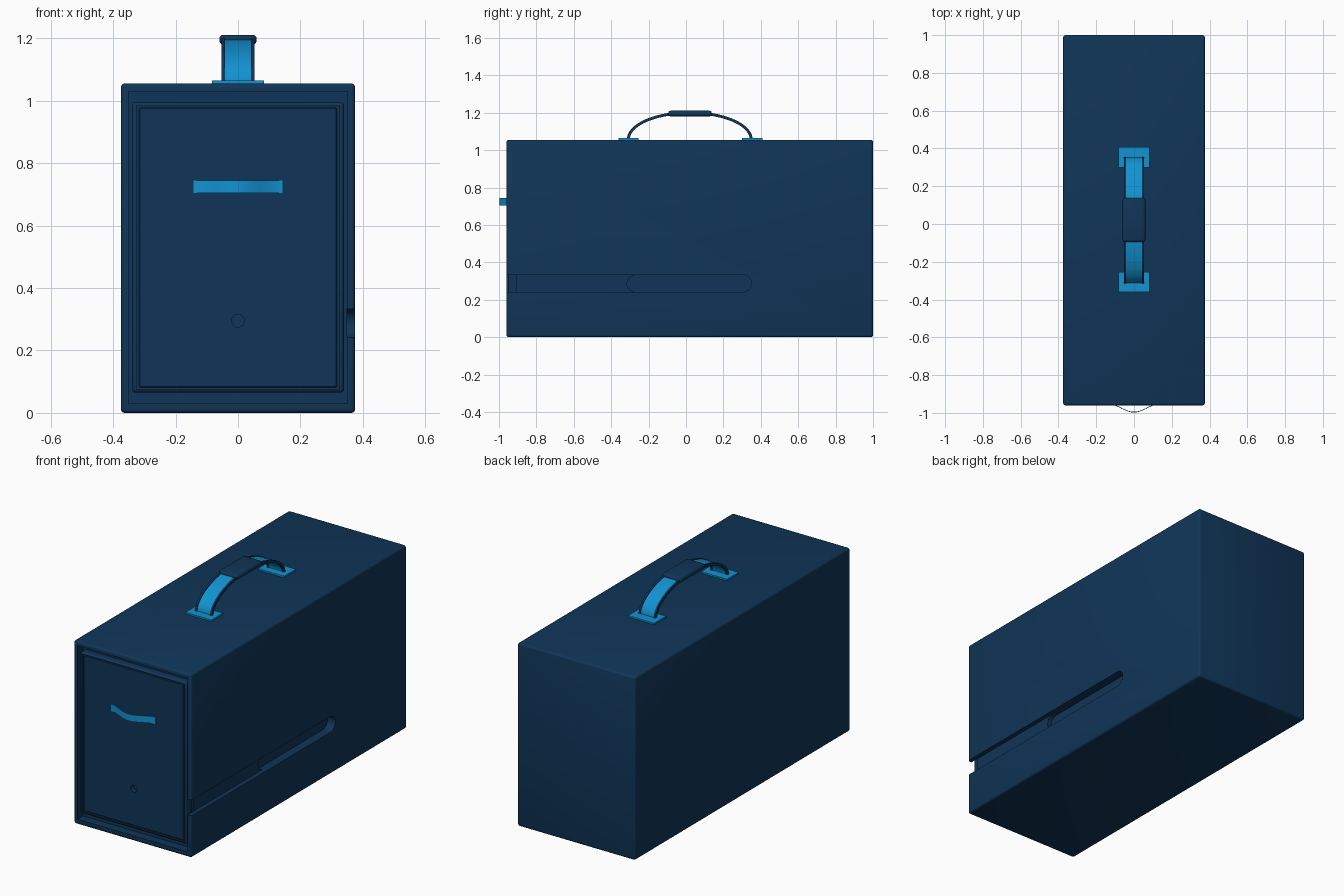
import bpy, bmesh, math
from mathutils import Vector

cube = bpy.data.objects.get("Cube")
if cube:
    bpy.data.objects.remove(cube, do_unlink=True)


def material(name, rgb):
    m = bpy.data.materials.new(name)
    m.use_nodes = True
    m.diffuse_color = (*rgb, 1)
    m.node_tree.nodes["Principled BSDF"].inputs["Base Color"].default_value = (*rgb, 1)
    return m


navy = material("navy casing", (0.005, 0.036, 0.098))
blue = material("bright blue webbing", (0.006, 0.29, 0.64))


def finish(name, bm, mat):
    bmesh.ops.recalc_face_normals(bm, faces=bm.faces)
    mesh = bpy.data.meshes.new(name)
    bm.to_mesh(mesh)
    bm.free()
    mesh.materials.append(mat)
    ob = bpy.data.objects.new(name, mesh)
    bpy.context.collection.objects.link(ob)
    return ob


def box(name, lo, hi, mat, bevel=0, segments=3):
    bm = bmesh.new()
    bmesh.ops.create_cube(bm, size=1)
    lo, hi = Vector(lo), Vector(hi)
    for v in bm.verts:
        v.co = (lo + hi) / 2 + v.co * (hi - lo)
    if bevel:
        bmesh.ops.bevel(bm, geom=bm.edges[:], offset=bevel, segments=segments,
                        profile=0.5, affect='EDGES')
    return finish(name, bm, mat)


def prism(name, outline, axis, lo, hi, mat):
    """Extrude a closed 2D outline along x, y or z."""
    bm = bmesh.new()

    def place(p, t):
        c = list(p)
        c.insert("xyz".index(axis), t)
        return bm.verts.new(c)

    a = [place(p, lo) for p in outline]
    b = [place(p, hi) for p in outline]
    n = len(a)
    for i in range(n):
        j = (i + 1) % n
        bm.faces.new((a[i], a[j], b[j], b[i]))
    bm.faces.new(a)
    bm.faces.new(b)
    return finish(name, bm, mat)


def arc(cu, cv, r, start, end, steps=16):
    angles = [math.radians(start + (end - start) * i / steps) for i in range(steps + 1)]
    return [(cu + r * math.cos(t), cv + r * math.sin(t)) for t in angles]


def cut(ob, cutter):
    mod = ob.modifiers.new(cutter.name, 'BOOLEAN')
    mod.operation = 'DIFFERENCE'
    mod.solver = 'EXACT'
    mod.object = cutter
    cutter.hide_render = True
    cutter.hide_set(True)


def smooth(ob):
    bpy.ops.object.select_all(action='DESELECT')
    ob.select_set(True)
    bpy.context.view_layer.objects.active = ob
    bpy.ops.object.shade_smooth_by_angle(angle=math.radians(35))


# Casing with a front recess, a side track and a deeper pocket at the track's end
casing = box("casing", (-0.375, -0.96, 0), (0.375, 1, 1.055), navy, 0.012)
smooth(casing)
slot_z, slot_r = 0.287, 0.045
back_cap = arc(0.305, slot_z, slot_r, -90, 90)
track = [(-1.1, slot_z - slot_r)] + back_cap + [(-1.1, slot_z + slot_r)]
pocket = back_cap + arc(-0.27, slot_z, slot_r, 90, 270)
cut(casing, box("recess_cutter", (-0.35, -1.1, 0.03), (0.35, -0.91, 1.03), navy))
cut(casing, prism("track_cutter", track, "x", 0.349, 0.5, navy))
cut(casing, prism("pocket_cutter", pocket, "x", 0.325, 0.45, navy))

# Front door with a raised lip, a sunken panel and a small round hole
door = box("front_door", (-0.34, -0.952, 0.065), (0.34, -0.9, 0.995), navy, 0.012)
smooth(door)
cut(door, box("panel_cutter", (-0.325, -1.1, 0.075), (0.325, -0.942, 0.985), navy))
cut(door, prism("hole_cutter", arc(0, 0.295, 0.02, 0, 345, 23), "y", -1.1, -0.92, navy))
box("door_panel_border", (-0.317, -0.948, 0.082), (0.317, -0.93, 0.978), navy, 0.003, 1)
cut(bpy.data.objects["door_panel_border"], bpy.data.objects["hole_cutter"])

# Curved pull strap on the door
xs = [-0.142 + 0.284 * i / 32 for i in range(33)]
bow = [(x, -0.952 - 0.046 * math.cos(math.pi * x / 0.284) ** 2) for x in xs]
pull = prism("door_pull", bow + [(x, y + 0.004) for x, y in reversed(bow)],
             "z", 0.705, 0.745, blue)
smooth(pull)

# Carrying handle: webbing arch with dark piping on both edges
mid = 0.02


def arch(thick):
    ts = [math.pi * i / 40 for i in range(41)]

    def side(d):
        return [(mid + (0.328 + d) * math.cos(t), 1.058 + (0.142 + d) * math.sin(t))
                for t in ts]

    return side(thick / 2) + side(-thick / 2)[::-1]


smooth(prism("handle_strap", arch(0.008), "x", -0.044, 0.044, blue))
for s, label in ((-1, "right"), (1, "left")):
    lo, hi = sorted((s * 0.042, s * 0.053))
    smooth(prism("handle_piping_" + label, arch(0.016), "x", lo, hi, navy))

# Padded grip and the two anchor plates
smooth(box("handle_grip", (-0.06, mid - 0.115, 1.18), (0.06, mid + 0.118, 1.211), navy, 0.013))
for name, lo, hi in (("front", -0.36, -0.255), ("rear", 0.3, 0.408)):
    box(name + "_anchor_plate", (-0.083, lo, 1.05), (0.083, hi, 1.064), blue)
